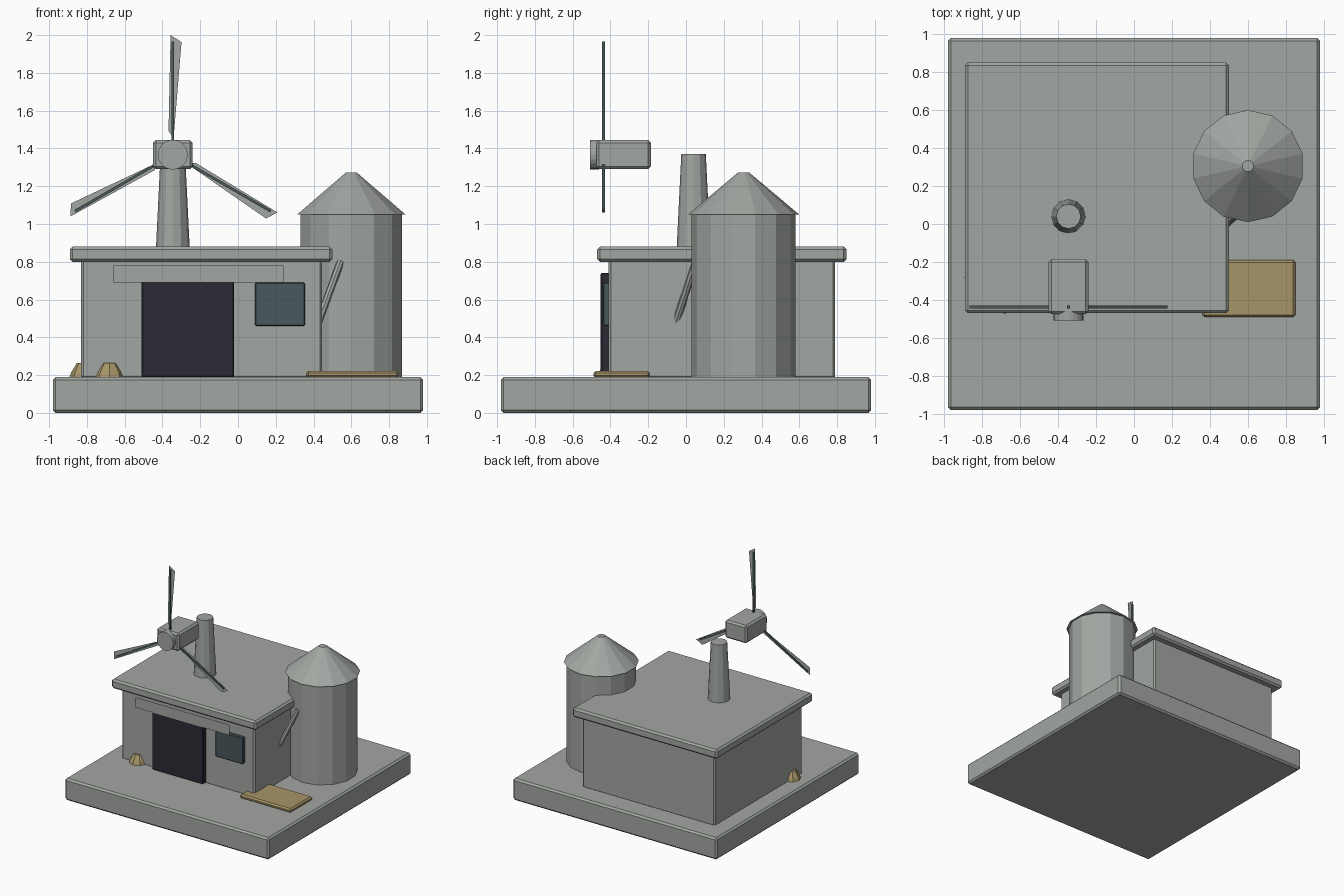
import bpy, bmesh, math
from mathutils import Vector, Matrix

if "Cube" in bpy.data.objects:
    bpy.data.objects.remove(bpy.data.objects["Cube"])


def material(name, rgb):
    m = bpy.data.materials.new(name)
    m.diffuse_color = (*rgb, 1)
    m.use_nodes = True
    m.node_tree.nodes["Principled BSDF"].inputs["Base Color"].default_value = m.diffuse_color
    return m


GREY = material("stone grey", (0.36, 0.385, 0.36))
SAND = material("sand", (0.39, 0.30, 0.14))
DARK = material("door dark", (0.025, 0.024, 0.036))
TEAL = material("dark teal", (0.066, 0.098, 0.11))


def add(name, bm, mat):
    bmesh.ops.recalc_face_normals(bm, faces=bm.faces)
    me = bpy.data.meshes.new(name)
    bm.to_mesh(me)
    bm.free()
    me.materials.append(mat)
    ob = bpy.data.objects.new(name, me)
    bpy.context.collection.objects.link(ob)
    return ob


def box(name, lo, hi, mat, bevel=0.0):
    lo, hi = Vector(lo), Vector(hi)
    bm = bmesh.new()
    bmesh.ops.create_cube(bm, size=1, matrix=Matrix.Translation((lo + hi) / 2)
                          @ Matrix.Diagonal((*(hi - lo), 1)))
    ob = add(name, bm, mat)
    if bevel:
        mod = ob.modifiers.new("bevel", 'BEVEL')
        mod.width, mod.segments = bevel, 1
    return ob


def tube(name, a, b, r1, r2, sides, mat, spin=0.0):
    """Tapered cylinder from point a to point b."""
    a, b = Vector(a), Vector(b)
    d = b - a
    bm = bmesh.new()
    bmesh.ops.create_cone(bm, cap_ends=True, segments=sides, radius1=r1, radius2=r2, depth=d.length,
                          matrix=Matrix.Translation((a + b) / 2)
                          @ d.to_track_quat('Z', 'Y').to_matrix().to_4x4()
                          @ Matrix.Rotation(spin, 4, 'Z'))
    return add(name, bm, mat)


def rock(name, x, y):
    """Low mound turned from a three-ring profile."""
    bm = bmesh.new()
    rings = [[bm.verts.new((x + r * math.cos(t), y + r * math.sin(t), z))
              for t in (math.tau * i / 8 for i in range(8))]
             for r, z in ((0.08, 0.18), (0.068, 0.215), (0.038, 0.264))]
    for low, high in zip(rings, rings[1:]):
        for i in range(8):
            j = (i + 1) % 8
            bm.faces.new((low[i], low[j], high[j], high[i]))
    bm.faces.new(rings[0])
    bm.faces.new(rings[-1])
    return add(name, bm, SAND)


# Base slab and building
box("base_slab", (-.98, -.98, 0), (.98, .98, .19), GREY, .015)
box("building_walls", (-.83, -.41, .18), (.445, .79, .82), GREY, .012)
box("flat_roof", (-.89, -.47, .80), (.50, .85, .88), GREY, .015)
box("door", (-.51, -.452, .19), (-.02, -.405, .74), DARK, .006)
box("window", (.09, -.44, .46), (.355, -.405, .69), TEAL, .006)

# Flat sign board above the door
bm = bmesh.new()
bm.faces.new([bm.verts.new((x, -.46, z)) for x, z in
              ((-.66, .69), (.24, .69), (.24, .78), (-.66, .78))])
add("lintel_board", bm, GREY)

# Silo with conical cap and feed pipe into the building
tube("silo_body", (.6, .305, .18), (.6, .305, 1.06), .275, .275, 14, GREY)
tube("silo_cap", (.6, .305, 1.05), (.6, .305, 1.272), .295, .03, 14, GREY)
tube("feed_pipe", (.40, -.077, .41), (.543, .052, .80), .02, .02, 8, GREY)

# Chimney-like mast on the roof
tube("roof_mast", (-.345, .04, .86), (-.345, .04, 1.37), .09, .065, 12, GREY)

# Turbine head: housing, hub, three blades with dark spars
HUB = Vector((-.345, -.437, 1.367))
box("turbine_housing", (-.45, -.475, 1.29), (-.24, -.185, 1.445), GREY, .015)
tube("turbine_hub", (-.345, -.46, 1.367), (-.345, -.508, 1.367), .079, .079, 20, GREY)
for i in range(3):
    turn = Matrix.Translation(HUB) @ Matrix.Rotation(math.tau * i / 3, 4, 'Y')
    bm = bmesh.new()
    bm.faces.new([bm.verts.new(turn @ Vector((x, 0, z))) for x, z in
                  ((-.012, .633), (.046, .596), (.004, .088), (-.023, .125))])
    add(f"blade_{i + 1}", bm, GREY)
    spar = box(f"blade_spar_{i + 1}", (-.007, -.008, .05), (.007, .008, .598), TEAL)
    spar.data.transform(turn)

# Sand pallet and mounds
box("sand_pallet", (.36, -.49, .185), (.85, -.19, .222), SAND, .012)
rock("sand_mound_front", -.68, -.395)
rock("sand_mound_side", -.815, -.28)
